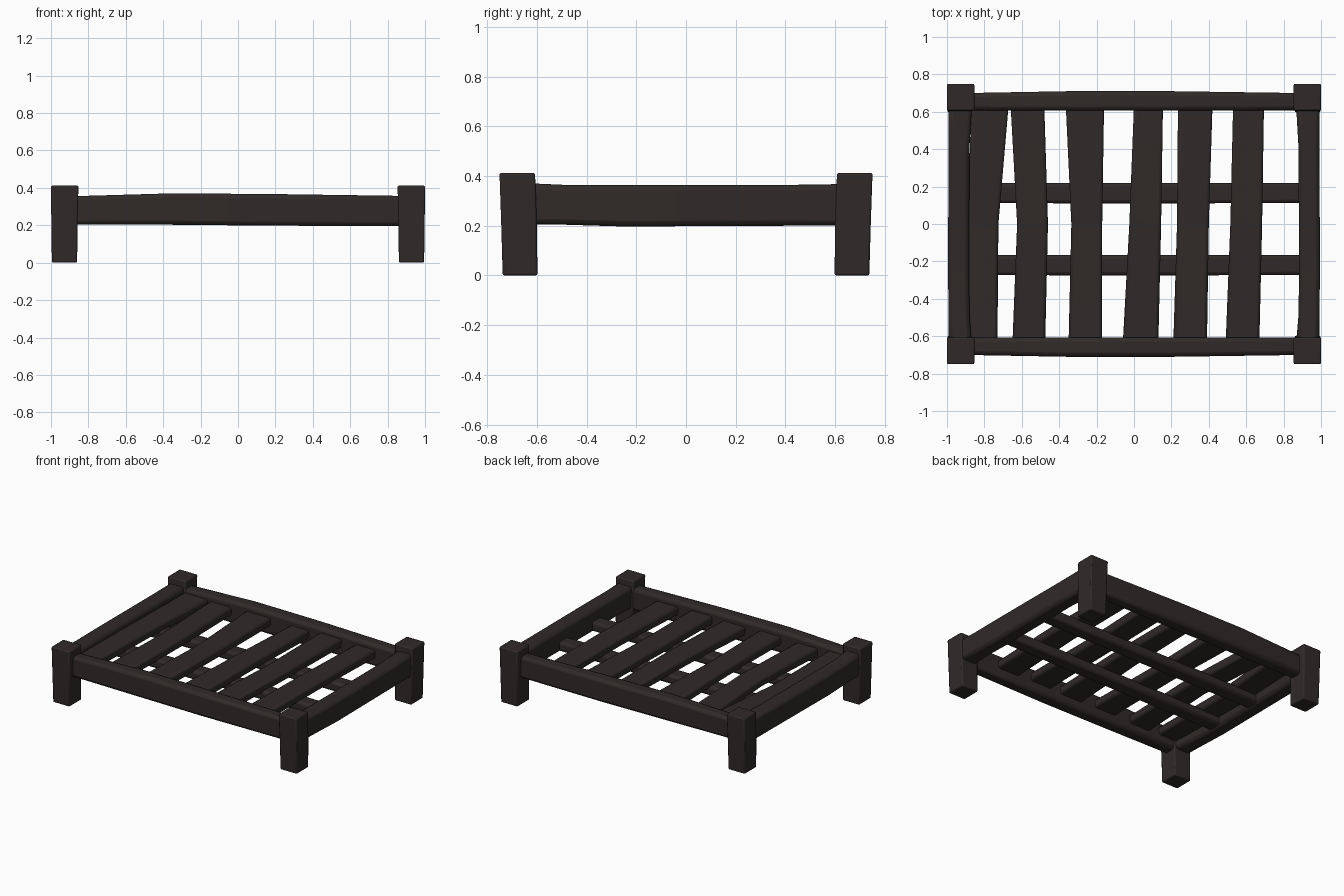
import bpy, bmesh, math
from mathutils import Vector

if "Cube" in bpy.data.objects:
    bpy.data.objects.remove(bpy.data.objects["Cube"])

wood = bpy.data.materials.new("dark brown wood")
wood.diffuse_color = (0.030, 0.023, 0.022, 1)
wood.use_nodes = True
wood.node_tree.nodes["Principled BSDF"].inputs["Base Color"].default_value = wood.diffuse_color


def beam(name, axis, sections, bevel=0.02):
    """Hewn beam; each section is (position, a0, a1, b0, b1): its extents across the axis."""
    bm = bmesh.new()
    rings = []
    for t, a0, a1, b0, b1 in sections:
        ring = []
        for a, b in ((a0, b0), (a1, b0), (a1, b1), (a0, b1)):
            co = {'x': (t, a, b), 'y': (a, t, b), 'z': (a, b, t)}[axis]
            ring.append(bm.verts.new(co))
        rings.append(ring)
    for r, s in zip(rings, rings[1:]):
        for i in range(4):
            j = (i + 1) % 4
            bm.faces.new((r[i], r[j], s[j], s[i]))
    bm.faces.new(rings[0])
    bm.faces.new(rings[-1])
    bmesh.ops.recalc_face_normals(bm, faces=bm.faces)
    mesh = bpy.data.meshes.new(name)
    bm.to_mesh(mesh)
    bm.free()
    mesh.materials.append(wood)
    ob = bpy.data.objects.new(name, mesh)
    bpy.context.collection.objects.link(ob)
    mod = ob.modifiers.new("worn edges", 'BEVEL')
    mod.width, mod.segments = bevel, 2
    mod.limit_method, mod.angle_limit = 'ANGLE', math.radians(40)
    bpy.ops.object.select_all(action='DESELECT')
    ob.select_set(True)
    bpy.context.view_layer.objects.active = ob
    bpy.ops.object.shade_smooth_by_angle(angle=math.radians(50))
    return ob


def span(lo, hi):
    return min(lo, hi), max(lo, hi)


# Corner legs, a little wider at the top
for sx, side in ((-1, "left"), (1, "right")):
    for sy, end in ((-1, "front"), (1, "back")):
        beam(f"{end}_{side}_leg", 'z', [
            (0.0, *span(sx * 0.86, sx * 0.995), *span(sy * 0.597, sy * 0.737)),
            (0.21, *span(sx * 0.858, sx * 0.998), *span(sy * 0.600, sy * 0.743)),
            (0.413, *span(sx * 0.853, sx * 1.0), *span(sy * 0.607, sy * 0.75))], 0.008)

# Long front and back rails
for sy, end in ((-1, "front"), (1, "back")):
    beam(f"{end}_rail", 'x', [
        (-0.9, *span(sy * 0.608, sy * 0.70), 0.203, 0.355),
        (-0.35, *span(sy * 0.606, sy * 0.71), 0.203, 0.371),
        (0.2, *span(sy * 0.606, sy * 0.71), 0.198, 0.367),
        (0.9, *span(sy * 0.608, sy * 0.70), 0.196, 0.357)], 0.022)

# Short side rails, slightly flared at the legs
for sx, side in ((-1, "left"), (1, "right")):
    beam(f"{side}_rail", 'y', [
        (-0.66, *span(sx * 0.865, sx * 0.99), 0.207, 0.372),
        (-0.48, *span(sx * 0.88, sx * 0.992), 0.204, 0.364),
        (-0.25, *span(sx * 0.882, sx * 0.994), 0.197, 0.364),
        (0.4, *span(sx * 0.88, sx * 0.992), 0.2, 0.364),
        (0.66, *span(sx * 0.865, sx * 0.99), 0.2, 0.368)], 0.022)

# Two cross supports under the slats
for name, y in (("front_support", -0.22), ("back_support", 0.165)):
    beam(name, 'x', [(-0.92, y - 0.053, y + 0.053, 0.205, 0.275),
                     (0.0, y - 0.055, y + 0.055, 0.205, 0.275),
                     (0.92, y - 0.053, y + 0.053, 0.205, 0.275)], 0.018)

# Uneven slats: x extents at the front, middle and back
slats = [((-0.89, -0.73), (-0.89, -0.725), (-0.87, -0.67)),
         ((-0.65, -0.475), (-0.625, -0.46), (-0.66, -0.48)),
         ((-0.35, -0.17), (-0.335, -0.17), (-0.365, -0.16)),
         ((-0.06, 0.13), (-0.025, 0.145), (0.0, 0.155)),
         ((0.21, 0.39), (0.23, 0.40), (0.235, 0.42)),
         ((0.49, 0.67), (0.515, 0.685), (0.53, 0.695))]
for i, (f, m, b) in enumerate(slats):
    dz = 0.004 * (-1) ** i
    beam(f"slat_{i + 1}", 'y', [(-0.64, *f, 0.262 + dz, 0.325 + dz),
                                (0.0, *m, 0.262 - dz, 0.325 - dz),
                                (0.64, *b, 0.262 + dz, 0.325 + dz)], 0.015)
